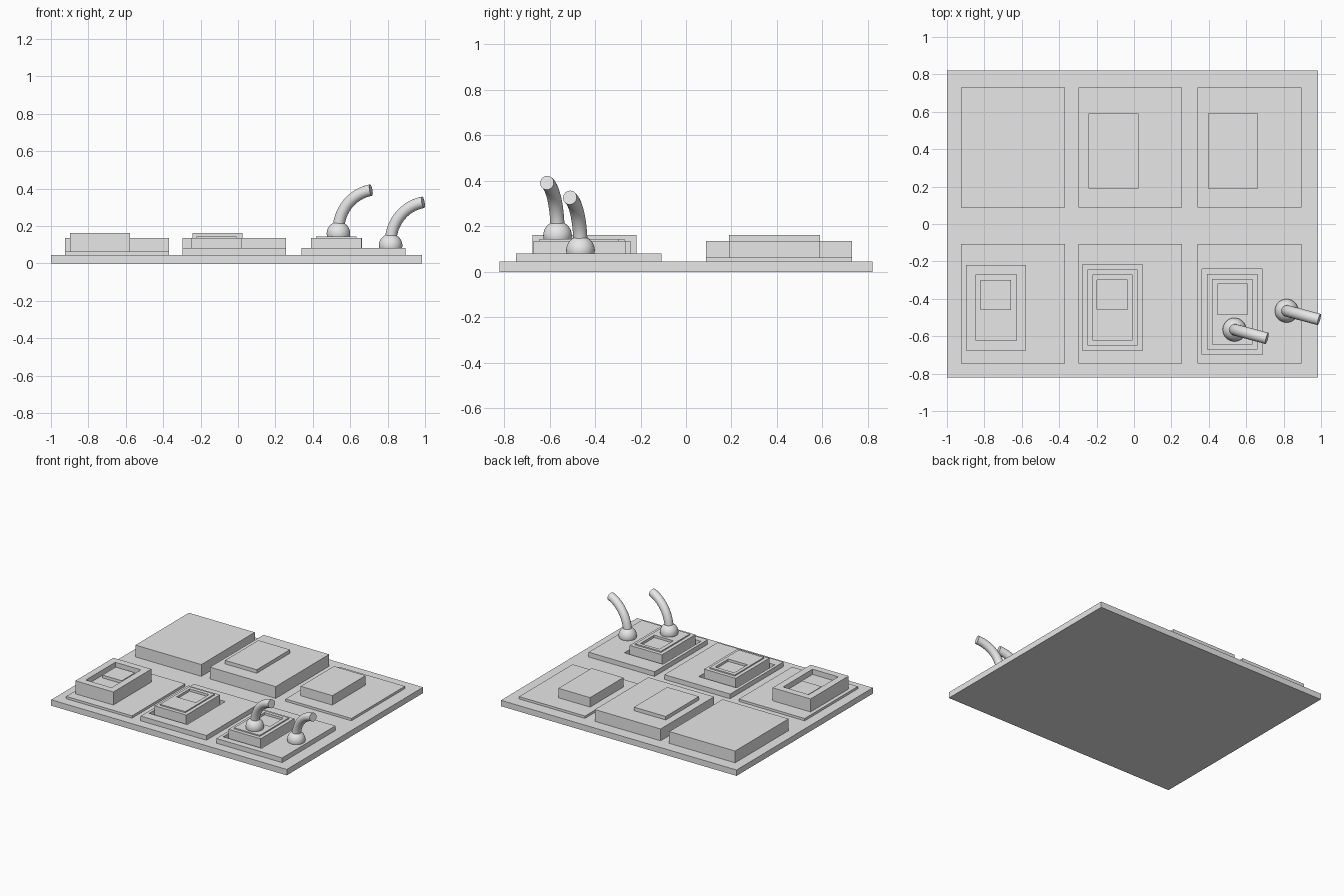
import bpy, bmesh, math
from mathutils import Vector

old = bpy.data.objects.get("Cube")
if old:
    bpy.data.objects.remove(old, do_unlink=True)

grey = bpy.data.materials.new("plain_grey")
grey.use_nodes = True
grey.diffuse_color = (0.8, 0.8, 0.8, 1)
grey.node_tree.nodes["Principled BSDF"].inputs["Base Color"].default_value = (0.8, 0.8, 0.8, 1)

BASE, LOW, MID, BLOCK, RIM, TOP = 0.045, 0.063, 0.081, 0.135, 0.144, 0.162


def add_object(name, bm):
    bmesh.ops.recalc_face_normals(bm, faces=bm.faces[:])
    mesh = bpy.data.meshes.new(name)
    bm.to_mesh(mesh)
    bm.free()
    mesh.materials.append(grey)
    obj = bpy.data.objects.new(name, mesh)
    bpy.context.collection.objects.link(obj)
    return obj


def stepped(name, steps):
    """Closed solid made of rectangle outlines joined in order: (rect, z)."""
    bm = bmesh.new()
    rings = []
    for (x0, x1, y0, y1), z in steps:
        rings.append([bm.verts.new((x, y, z))
                      for x, y in ((x0, y0), (x1, y0), (x1, y1), (x0, y1))])
    for a, b in zip(rings, rings[1:]):
        for i in range(4):
            j = (i + 1) % 4
            bm.faces.new((a[i], a[j], b[j], b[i]))
    bm.faces.new(rings[0][::-1])
    bm.faces.new(rings[-1])
    return add_object(name, bm)


def box(name, rect, z0, z1):
    return stepped(name, [(rect, z0), (rect, z1)])


def shrink(rect, d):
    x0, x1, y0, y1 = rect
    return (x0 + d, x1 - d, y0 + d, y1 - d)


# Base board
box("base_board", (-1, 0.985, -0.82, 0.82), 0, BASE)

# Back row of tiles, two with a raised pad
columns = {"right": (-0.925, -0.37), "middle": (-0.297, 0.257), "left": (0.34, 0.895)}
for side, top in (("right", BLOCK), ("middle", BLOCK), ("left", LOW)):
    box(f"back_{side}_tile", (*columns[side], 0.087, 0.73), 0.03, top)
box("back_middle_pad", (-0.242, 0.025, 0.19, 0.59), 0.1, TOP)
box("back_left_pad", (0.395, 0.662, 0.19, 0.59), 0.05, BLOCK)

# Front right tile with a hollowed block and a small key inside
front = (-0.747, -0.107)
box("front_right_tile", (*columns["right"], *front), 0.03, LOW)
tray = (-0.897, -0.577, -0.676, -0.218)
well = shrink(tray, 0.052)
stepped("front_right_tray", [(tray, 0.05), (tray, TOP), (well, TOP), (well, 0.122)])
box("front_right_key", (-0.82, -0.657, -0.46, -0.3), 0.11, RIM)

# Front middle and left tiles: block standing in a well, with a pocketed panel
for side, well, pocket in (
        ("middle", (-0.275, 0.045, -0.676, -0.217), (-0.197, -0.035, -0.458, -0.3)),
        ("left", (0.363, 0.688, -0.698, -0.24), (0.447, 0.607, -0.484, -0.32))):
    tile = (*columns[side], *front)
    block, panel = shrink(well, 0.027), shrink(well, 0.054)
    stepped(f"front_{side}_tile",
            [(tile, 0.03), (tile, MID), (well, MID), (well, BASE + 0.003)])
    stepped(f"front_{side}_block",
            [(block, 0.04), (block, BLOCK), (panel, BLOCK), (panel, RIM),
             (pocket, RIM), (pocket, 0.126)])


def bent_lever(name, x, y, z):
    """Ball socket with a tube that leans over to the left."""
    bm = bmesh.new()
    bmesh.ops.create_uvsphere(bm, u_segments=32, v_segments=16, radius=0.063)
    bmesh.ops.translate(bm, verts=bm.verts[:], vec=(x, y, z + 0.014))
    for f in bm.faces:
        f.smooth = True
    add_object(name + "_socket", bm)

    bm = bmesh.new()
    lean = Vector((math.cos(math.radians(-15)), math.sin(math.radians(-15)), 0))
    up = Vector((0, 0, 1))
    across = up.cross(lean)
    start, bend, sides, steps = Vector((x, y, z + 0.031)), 0.218, 24, 16
    rings = []
    for i in range(steps + 1):
        a = math.radians(80) * i / steps
        centre = start + lean * bend * (1 - math.cos(a)) + up * bend * math.sin(a)
        out = lean * math.cos(a) - up * math.sin(a)
        rings.append([bm.verts.new(centre + 0.031 * (out * math.cos(t) + across * math.sin(t)))
                      for t in (math.tau * k / sides for k in range(sides))])
    for a, b in zip(rings, rings[1:]):
        for k in range(sides):
            n = (k + 1) % sides
            bm.faces.new((a[k], a[n], b[n], b[k])).smooth = True
    for cap in (rings[0], rings[-1]):
        face = bm.faces.new(cap)
        for e in face.edges:
            e.smooth = False
    add_object(name + "_tube", bm)


# Two bent levers
bent_lever("inner_lever", 0.537, -0.565, RIM + 0.002)
bent_lever("outer_lever", 0.816, -0.464, MID)
